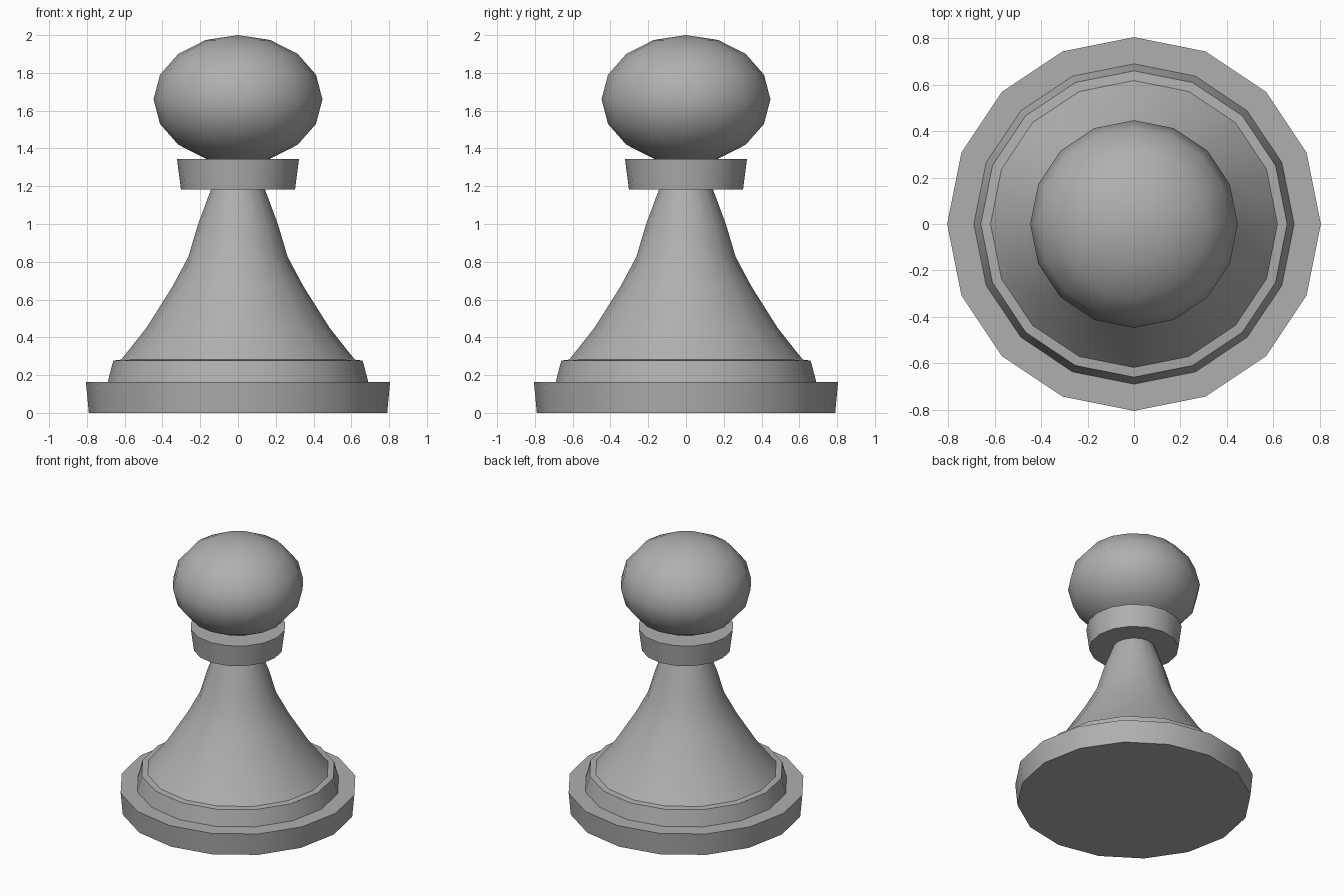
import bpy, bmesh, math

if "Cube" in bpy.data.objects:
    bpy.data.objects.remove(bpy.data.objects["Cube"])

SEGMENTS = 16

# Dark grey finish shared by both parts
grey = bpy.data.materials.new("dark_grey")
grey.diffuse_color = (0.43, 0.43, 0.43, 1)
grey.use_nodes = True
grey.node_tree.nodes["Principled BSDF"].inputs["Base Color"].default_value = grey.diffuse_color


def lathe(name, profile):
    """Turn an (r, z) profile, listed bottom to top, around z."""
    bm = bmesh.new()
    rings = []
    for r, z in profile:
        if r == 0:
            rings.append([bm.verts.new((0, 0, z))] * SEGMENTS)
        else:
            angles = [2 * math.pi * i / SEGMENTS for i in range(SEGMENTS)]
            rings.append([bm.verts.new((r * math.cos(a), r * math.sin(a), z)) for a in angles])
    for low, high in zip(rings, rings[1:]):
        for i in range(SEGMENTS):
            j = (i + 1) % SEGMENTS
            bm.faces.new(dict.fromkeys((low[i], low[j], high[j], high[i])))
    bmesh.ops.recalc_face_normals(bm, faces=bm.faces)
    mesh = bpy.data.meshes.new(name)
    bm.to_mesh(mesh)
    bm.free()
    mesh.materials.append(grey)
    obj = bpy.data.objects.new(name, mesh)
    bpy.context.collection.objects.link(obj)
    bpy.ops.object.select_all(action='DESELECT')
    obj.select_set(True)
    bpy.context.view_layer.objects.active = obj
    bpy.ops.object.shade_smooth_by_angle(angle=math.radians(35))
    return obj


# Turned body: foot, step, flared stem and collar in one continuous surface
lathe("body", [
    (0, 0), (0.79, 0), (0.805, 0.163),                      # foot
    (0.69, 0.163), (0.66, 0.277), (0.618, 0.282),           # step
    (0.485, 0.45), (0.348, 0.667), (0.262, 0.828),          # stem
    (0.212, 0.997), (0.143, 1.183),
    (0.302, 1.183), (0.323, 1.343), (0, 1.343),             # collar
])

# Slightly flattened ball head resting on the collar
RINGS = 8
head = [(0, 1.32)]
for k in range(1, RINGS):
    t = -math.pi / 2 + math.pi * k / RINGS
    head.append((0.447 * math.cos(t), 1.66 + 0.34 * math.sin(t)))
head.append((0, 2.0))
lathe("head", head)
